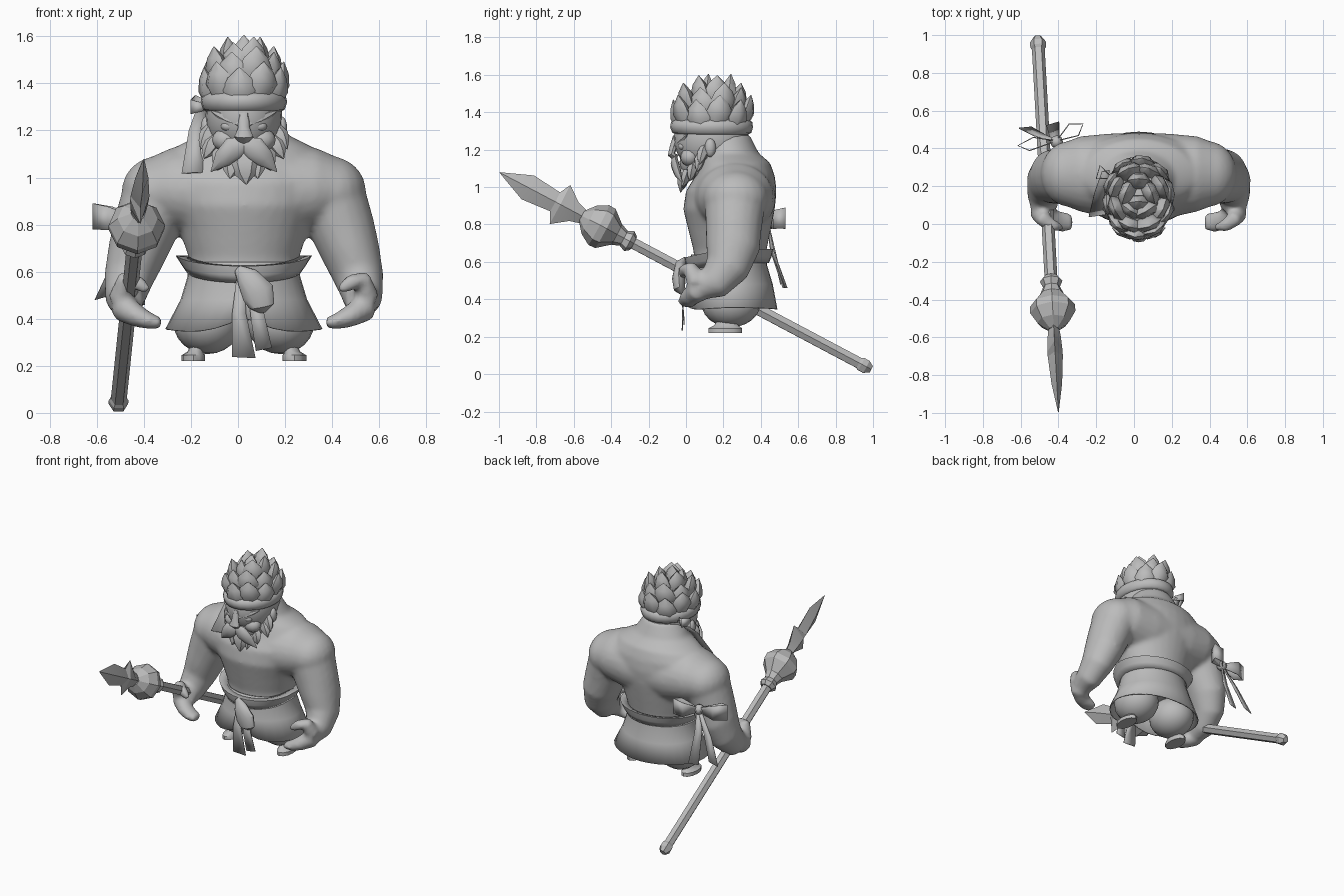
import bpy, bmesh, math
from mathutils import Vector, Matrix

if "Cube" in bpy.data.objects:
    bpy.data.objects.remove(bpy.data.objects["Cube"])

CX = 0.025  # the figure's own centre line
grey = bpy.data.materials.new("plain grey")
grey.use_nodes = True
grey.diffuse_color = (0.5, 0.5, 0.5, 1)
grey.node_tree.nodes["Principled BSDF"].inputs["Base Color"].default_value = (0.5, 0.5, 0.5, 1)


def finish(name, bm, angle=40, thick=0):
    bmesh.ops.recalc_face_normals(bm, faces=bm.faces)
    mesh = bpy.data.meshes.new(name)
    bm.to_mesh(mesh)
    bm.free()
    mesh.materials.append(grey)
    ob = bpy.data.objects.new(name, mesh)
    bpy.context.collection.objects.link(ob)
    bpy.ops.object.select_all(action='DESELECT')
    ob.select_set(True)
    bpy.context.view_layer.objects.active = ob
    bpy.ops.object.shade_smooth_by_angle(angle=math.radians(angle))
    if thick:
        mod = ob.modifiers.new("thickness", 'SOLIDIFY')
        mod.thickness = thick
        mod.offset = 0
    return ob


def tube(bm, pts, radii, sides=12, axis=None, up=(0, 1, 0), cap=True):
    """Loft elliptical rings along a path; returns the rings."""
    pts = [Vector(p) for p in pts]
    rings = []
    for i, p in enumerate(pts):
        t = Vector(axis) if axis else pts[min(i + 1, len(pts) - 1)] - pts[max(i - 1, 0)]
        t.normalize()
        a = t.cross(Vector(up)).normalized()
        b = a.cross(t)
        r = radii[i] if isinstance(radii[i], tuple) else (radii[i], radii[i])
        rings.append([bm.verts.new(p + a * r[0] * math.cos(k * math.tau / sides)
                                   + b * r[1] * math.sin(k * math.tau / sides)) for k in range(sides)])
    for r, q in zip(rings, rings[1:]):
        for k in range(sides):
            bm.faces.new((r[k], r[(k + 1) % sides], q[(k + 1) % sides], q[k]))
    if cap:
        bm.faces.new(rings[0])
        bm.faces.new(rings[-1])
    return rings


def stack(bm, levels, sides=32, cap=True):
    """Loft level rings given as (z, half width, front y, back y)."""
    return tube(bm, [(CX, (f + b) / 2, z) for z, w, f, b in levels],
                [(w, (b - f) / 2) for z, w, f, b in levels], sides, (0, 0, 1), cap=cap)


def ball(bm, centre, radii, u=20, v=12):
    m = Matrix.Translation(centre) @ Matrix.Diagonal((*radii, 1))
    bmesh.ops.create_uvsphere(bm, u_segments=u, v_segments=v, radius=1, matrix=m)


def spike(bm, base, tip, w, d, up=(0, 1, 0), sides=6):
    base, tip = Vector(base), Vector(tip)
    steps = ((0, .6), (.4, 1), (.72, .68), (1, .03))
    tube(bm, [base.lerp(tip, t) for t, k in steps], [(w * k, d * k) for t, k in steps], sides, up=up)


def ribbon(bm, pts, widths, across):
    across = Vector(across).normalized()
    rows = [[bm.verts.new(Vector(p) + across * w * s) for s in (-.5, .5)] for p, w in zip(pts, widths)]
    for r, q in zip(rows, rows[1:]):
        bm.faces.new((r[0], r[1], q[1], q[0]))


def mir(s, x, y, z):
    return (CX + s * x, y, z)


# Bare torso, broad shoulders, arms and hands, fused into one smooth skin
bm = bmesh.new()
stack(bm, [(.5, .23, .05, .41), (.66, .235, .04, .43), (.78, .275, .01, .455), (.88, .32, -.015, .475),
           (.98, .36, .0, .485), (1.06, .36, .05, .475), (1.13, .29, .075, .45),
           (1.18, .19, .09, .39), (1.28, .13, .08, .34)])
yoke = ((-.4, .265, .95, .135, .165), (-.31, .265, .95, .175, .2), (-.15, .255, .94, .2, .225),
        (.15, .255, .94, .2, .225), (.31, .265, .95, .175, .2), (.4, .265, .95, .135, .165))
tube(bm, [(CX + x, y, z) for x, y, z, h, d in yoke], [(h, d) for x, y, z, h, d in yoke], 24, (1, 0, 0))
for s in (1, -1):
    ball(bm, mir(s, .365, .265, .94), (.155, .175, .15))
    tube(bm, [mir(s, *p) for p in ((.365, .265, .95), (.385, .26, .88), (.42, .255, .78), (.455, .25, .68),
                                   (.49, .22, .57), (.505, .15, .49), (.5, .08, .47))],
         [(.13, .15), (.145, .16), (.138, .15), (.125, .145), (.105, .12), (.085, .095), (.07, .075)], 20)
    # Curled fingers, then thumb
    tube(bm, [mir(s, *p) for p in ((.51, .11, .47), (.505, .055, .44), (.45, .02, .41), (.4, .01, .39),
                                   (.35, .01, .38))],
         [(.06, .06), (.06, .065), (.048, .055), (.036, .055), (.024, .045)], 12)
    tube(bm, [mir(s, *p) for p in ((.525, .06, .48), (.5, .02, .57), (.455, -.01, .555), (.405, -.02, .52))],
         [.055, .042, .035, .02], 10)
skin = finish("torso_and_arms", bm)
mod = skin.modifiers.new("fuse", 'REMESH')
mod.mode, mod.voxel_size, mod.use_smooth_shade = 'VOXEL', .014, True
mod = skin.modifiers.new("relax", 'SMOOTH')
mod.factor, mod.iterations = .5, 8

# Skirt with an uneven hem
bm = bmesh.new()
rings = stack(bm, [(.64, .235, .03, .43), (.58, .235, .03, .43), (.48, .265, .01, .46), (.355, .33, -.005, .485)],
              cap=False)
for v in rings[-1]:
    x = abs(v.co.x - CX) / .33
    v.co.z += .05 * (1 - x) if v.co.y < .24 else -.01 * (1 - x)
    v.co.z -= .03 * math.sin(math.pi * x) if v.co.y < .2 else 0
finish("skirt", bm, 60, .008)

# Sash around the waist, dipping at the front
bm = bmesh.new()
rings = stack(bm, [(.595, .238, .015, .44), (.63, .262, .0, .455), (.668, .288, -.005, .465), (.66, .23, .04, .43)],
              cap=False)
for v in [v for r in rings for v in r]:
    v.co.z -= .045 * max(0, (.2 - v.co.y) / .2)
finish("waist_sash", bm, 50, .006)

# Hanging knot and tails of the sash
bm = bmesh.new()
tube(bm, [(.0, -.005, .61), (.04, -.03, .575), (.085, -.04, .51), (.1, -.035, .455), (.1, -.02, .43)],
     [(.02, .015), (.05, .03), (.07, .035), (.055, .03), (.02, .01)], 12)
finish("sash_knot", bm)
bm = bmesh.new()
ribbon(bm, [(.01, .0, .58), (.005, -.015, .42), (.025, -.02, .235)], [.03, .06, .1], (1, 0, -.05))
ribbon(bm, [(.07, -.005, .5), (.085, -.02, .4), (.11, -.01, .27)], [.05, .06, .07], (1, 0, .2))
finish("sash_tails", bm, 30, .006)

# Puffed breeches and cut-off feet
bm = bmesh.new()
for s in (1, -1):
    ball(bm, mir(s, .155, .24, .385), (.145, .16, .135))
finish("breeches", bm, 60)
bm = bmesh.new()
for s in (1, -1):
    tube(bm, [mir(s, .19, .225, .3), mir(s, .205, .215, .26), mir(s, .215, .21, .245), mir(s, .215, .21, .22)],
         [(.03, .05), (.035, .065), (.05, .09), (.05, .09)], 12, (0, 0, -1))
finish("feet", bm)

# Head: skull, jaw, ears, nose and brow
bm = bmesh.new()
ball(bm, (CX, .135, 1.26), (.163, .2, .19), 24, 16)
ball(bm, (CX, .08, 1.13), (.125, .115, .1))
for s in (1, -1):
    ball(bm, mir(s, .16, .13, 1.21), (.025, .03, .05), 10, 8)
    ball(bm, mir(s, .075, .02, 1.16), (.06, .05, .05), 12, 8)
finish("head", bm, 60)
bm = bmesh.new()
tube(bm, [(CX, -.05, 1.27), (CX, -.068, 1.21), (CX, -.078, 1.175), (CX, -.05, 1.155)],
     [(.022, .02), (.025, .02), (.04, .02), (.03, .02)], 8)
finish("nose", bm)
bm = bmesh.new()
for s in (1, -1):
    ball(bm, mir(s, .065, -.018, 1.218), (.033, .025, .022), 12, 8)
finish("eyes", bm)
bm = bmesh.new()
for s in (1, -1):
    spike(bm, mir(s, .015, -.055, 1.225), mir(s, .145, .01, 1.285), .022, .016)
finish("eyebrows", bm)

# Moustache and pointed beard
bm = bmesh.new()
for s in (1, -1):
    tube(bm, [mir(s, *p) for p in ((0, -.055, 1.145), (.045, -.06, 1.125), (.09, -.045, 1.08), (.14, -.02, 1.025))],
         [(.03, .012), (.05, .022), (.04, .02), (.002, .002)], 8)
finish("moustache", bm)
bm = bmesh.new()
spike(bm, (CX, .0, 1.12), (CX + .01, -.03, .97), .065, .04)
for s in (1, -1):
    for b, t, w in (((.04, .02, 1.11), (.06, -.02, .995), .05), ((.08, .04, 1.13), (.115, .02, 1.03), .045),
                    ((.115, .08, 1.18), (.17, .06, 1.08), .04), ((.135, .1, 1.22), (.185, .07, 1.12), .035)):
        spike(bm, mir(s, *b), mir(s, *t), w, .03)
finish("beard", bm)

# Rounded headband
bm = bmesh.new()
stack(bm, [(1.28, .16, -.05, .33), (1.29, .174, -.073, .35), (1.32, .184, -.085, .358), (1.348, .178, -.08, .354),
           (1.36, .16, -.06, .335)], 24)
finish("headband", bm, 50)

# Crown of broad overlapping leaf-shaped locks
bm = bmesh.new()
ball(bm, (CX, .14, 1.36), (.16, .195, .14))
for count, rad, z, spread, rise, w, turn in ((10, .82, 1.32, 1.05, .16, .075, .2), (8, .68, 1.38, .84, .165, .078, .4),
                                             (5, .36, 1.42, .44, .165, .075, .3)):
    for k in range(count):
        a = math.tau * k / count + turn
        out = Vector((.165 * math.cos(a), .2 * math.sin(a), 0))
        mid = Vector((CX, .14, z + .012 * (-1) ** k))
        spike(bm, mid + out * rad, mid + out * spread + Vector((0, 0, rise)), w, .045, out)
for y in (.1, .22):
    spike(bm, (CX, y, 1.43), (CX, y + .02, 1.605), .065, .05)
finish("hair", bm, 50)

# Headband ribbon hanging on the right
bm = bmesh.new()
ribbon(bm, [(-.15, .28, 1.31), (-.175, .17, 1.2), (-.195, .045, 1.02)], [.04, .07, .09], (1, .15, .05))
ribbon(bm, [(-.13, .26, 1.31), (-.18, .31, 1.32), (-.2, .24, 1.3), (-.14, .24, 1.3)], [.03, .06, .06, .03], (0, 0, 1))
finish("head_ribbon", bm, 30, .006)

# Bow behind the right arm
bm = bmesh.new()
for end, side in (((-.615, .415, .835), (.01, .035, 0)), ((-.27, .53, .835), (-.025, .03, 0))):
    knot, end, side = Vector((-.41, .44, .81)), Vector(end), Vector(side)
    mid = knot.lerp(end, .65)
    ribbon(bm, [knot, mid + side, end, mid - side, knot], [.03, .1, .11, .1, .03], (0, 0, 1))
ribbon(bm, [(-.42, .44, .8), (-.5, .47, .66), (-.575, .51, .49)], [.03, .06, .07], (1, .1, .3))
ribbon(bm, [(-.41, .44, .8), (-.42, .46, .66), (-.43, .53, .46)], [.03, .05, .07], (1, .3, 0))
finish("arm_bow", bm, 30, .006)
bm = bmesh.new()
ball(bm, (-.41, .435, .81), (.035, .035, .035), 8, 6)
finish("bow_knot", bm)

# Spear: six-sided shaft with butt cap, collar and faceted bulb
butt, tip = Vector((-.51, .99, .025)), Vector((-.4, -1.0, 1.08))
along = (tip - butt).normalized()
thin = along.cross(Vector((0, 0, 1))).normalized()
flat = thin.cross(along)


def turned(name, profile, sides):
    b = bmesh.new()
    tube(b, [butt + along * d for d, r in profile], [r for d, r in profile], sides, along, (0, 0, 1))
    finish(name, b, 20)


turned("spear_shaft", [(.03, .034), (1.6, .034)], 6)
turned("spear_butt", [(0, .022), (.03, .042), (.06, .042), (.075, .034)], 6)
turned("spear_collar", [(1.44, .04), (1.465, .06), (1.5, .045), (1.54, .062), (1.56, .06)], 8)
turned("spear_bulb", [(1.54, .06), (1.61, .118), (1.65, .12), (1.71, .085), (1.755, .03)], 8)

# Jagged blade with a raised centre ridge
bm = bmesh.new()
rows = []
for d, w, t in ((1.72, .032, .025), (1.8, .055, .035), (1.885, .118, .04), (1.915, .057, .04), (2.08, .072, .028),
                (2.25, .002, .002)):
    c = butt + along * d
    rows.append([bm.verts.new(c + o) for o in (flat * w, thin * t, flat * -w, thin * -t)])
for r, q in zip(rows, rows[1:]):
    for k in range(4):
        bm.faces.new((r[k], r[(k + 1) % 4], q[(k + 1) % 4], q[k]))
bm.faces.new(rows[0])
bm.faces.new(rows[-1])
finish("spear_blade", bm, 15)
